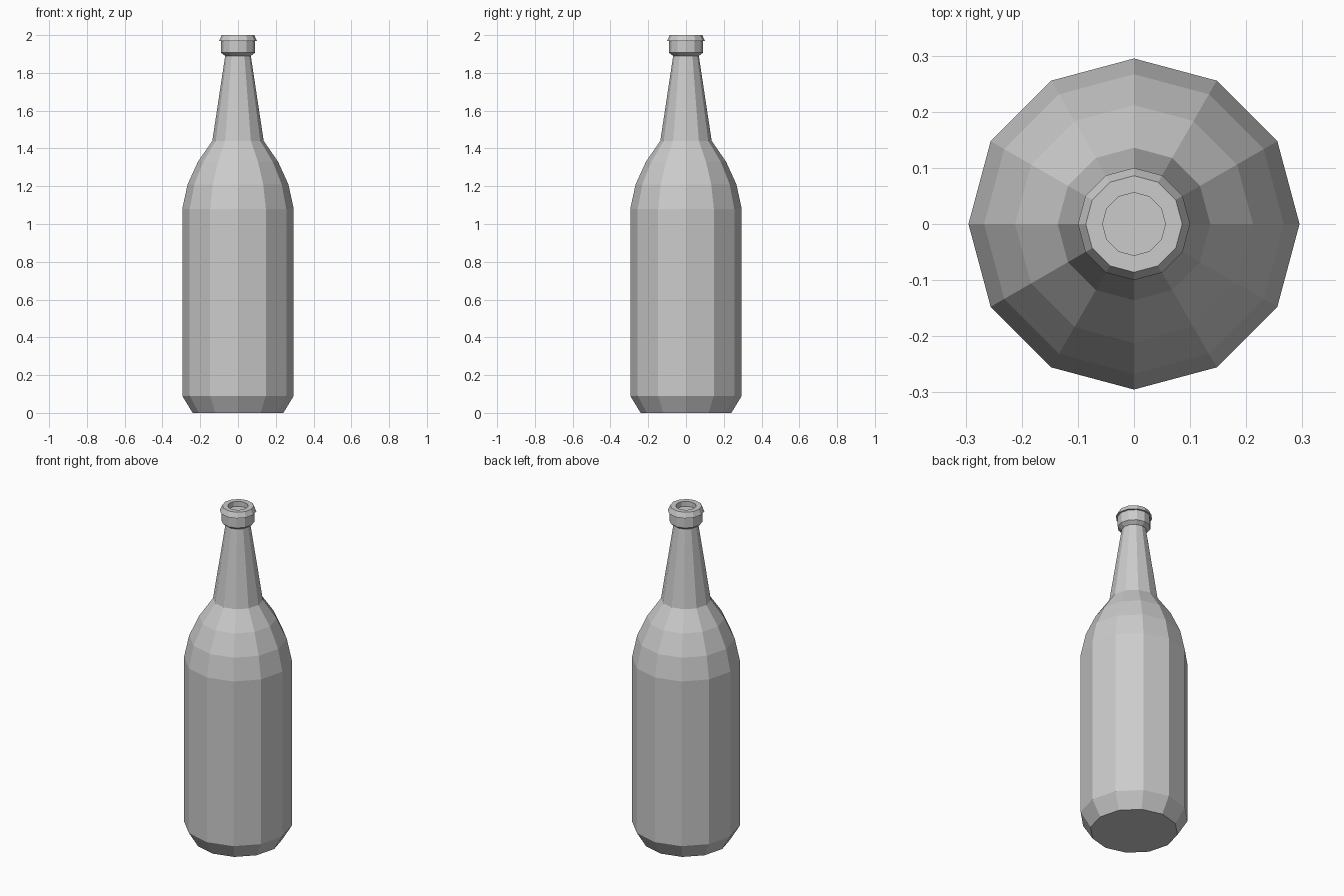
import bpy, bmesh
from math import cos, sin, tau

if "Cube" in bpy.data.objects:
    bpy.data.objects.remove(bpy.data.objects["Cube"])

SIDES = 12


def lathe(name, profile):
    """Revolve (radius, z) points around z and cap both ends."""
    bm = bmesh.new()
    rings = [[bm.verts.new((r * cos(tau * i / SIDES), r * sin(tau * i / SIDES), z))
              for i in range(SIDES)] for r, z in profile]
    for low, high in zip(rings, rings[1:]):
        for i in range(SIDES):
            j = (i + 1) % SIDES
            bm.faces.new((low[i], low[j], high[j], high[i]))
    bm.faces.new(rings[0][::-1])
    bm.faces.new(rings[-1])
    bmesh.ops.recalc_face_normals(bm, faces=bm.faces[:])
    mesh = bpy.data.meshes.new(name)
    bm.to_mesh(mesh)
    bm.free()
    obj = bpy.data.objects.new(name, mesh)
    bpy.context.collection.objects.link(obj)
    return obj


base_and_body = [(0.24, 0), (0.295, 0.09), (0.295, 1.08)]
shoulder = [(0.267, 1.21), (0.212, 1.33), (0.136, 1.44)]
neck = [(0.068, 1.89)]
collar_and_lip = [(0.09, 1.907), (0.09, 1.97), (0.1, 1.97), (0.086, 2.0)]
mouth_recess = [(0.056, 2.0), (0.056, 1.97)]

lathe("bottle", base_and_body + shoulder + neck + collar_and_lip + mouth_recess)
